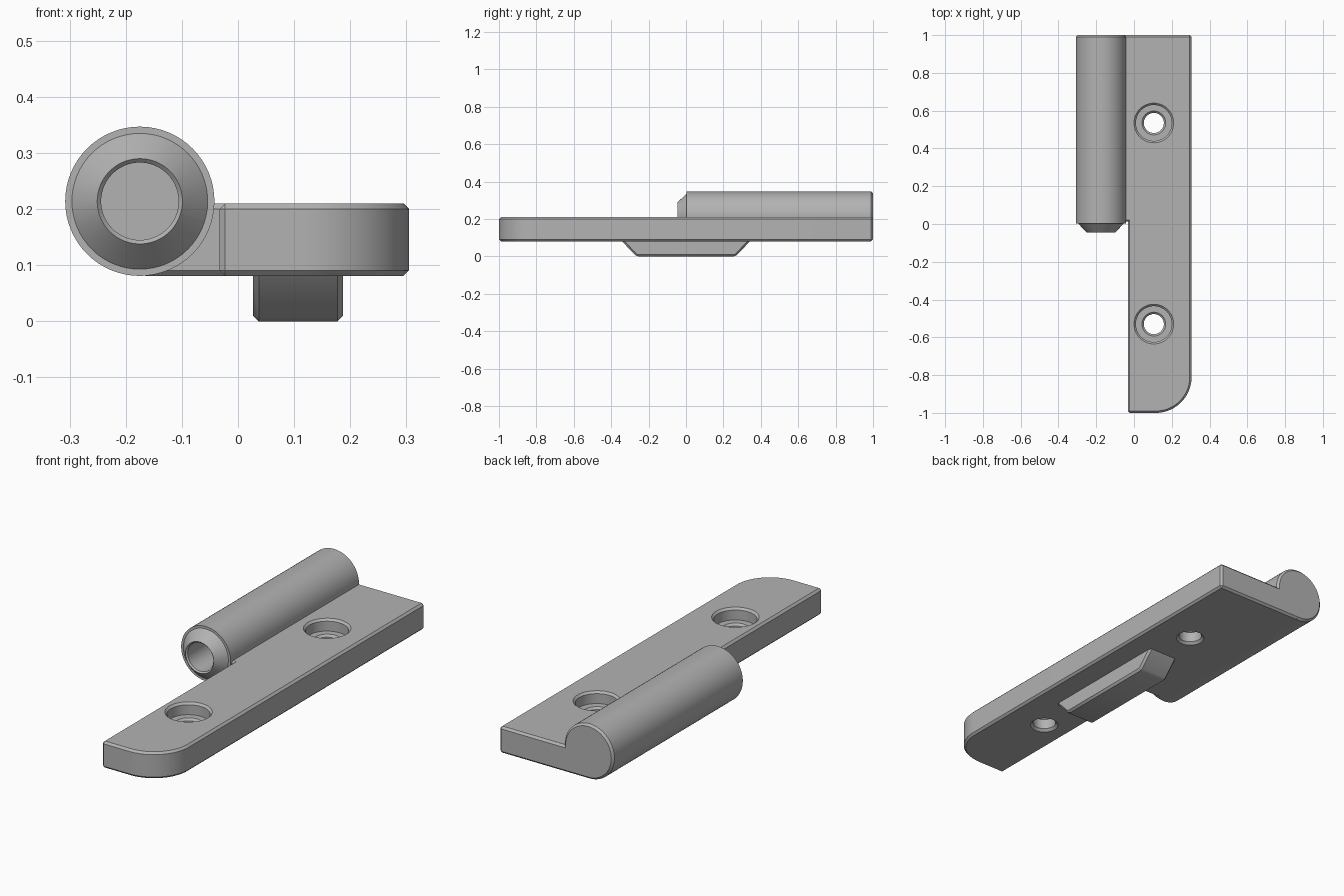
import bpy, bmesh
from math import sin, cos, pi, radians
from mathutils import Matrix, Vector

if "Cube" in bpy.data.objects:
    bpy.data.objects.remove(bpy.data.objects["Cube"])

GREY = (0.45, 0.45, 0.45, 1)
steel = bpy.data.materials.new("grey steel")
steel.use_nodes = True
steel.diffuse_color = GREY
steel.node_tree.nodes["Principled BSDF"].inputs["Base Color"].default_value = GREY

CHAMFER = 0.01
AXIS_X, AXIS_Z, BARREL_R = -0.175, 0.214, 0.133
BOTTOM, TOP = 0.081, 0.21
LEFT, RIGHT = 0.305, -0.033


def finish(name, bm):
    bmesh.ops.recalc_face_normals(bm, faces=bm.faces)
    mesh = bpy.data.meshes.new(name)
    bm.to_mesh(mesh)
    bm.free()
    obj = bpy.data.objects.new(name, mesh)
    mesh.materials.append(steel)
    bpy.context.collection.objects.link(obj)
    return obj


def prism(name, points, direction):
    """Extrude a closed outline and chamfer its sharp convex edges."""
    bm = bmesh.new()
    face = bm.faces.new([bm.verts.new(p) for p in points])
    new = bmesh.ops.extrude_face_region(bm, geom=[face])["geom"]
    bmesh.ops.translate(bm, vec=direction, verts=[v for v in new if isinstance(v, bmesh.types.BMVert)])
    bmesh.ops.recalc_face_normals(bm, faces=bm.faces)
    sharp = [e for e in bm.edges if e.calc_face_angle_signed() > radians(30)]
    bmesh.ops.bevel(bm, geom=sharp, offset=CHAMFER, segments=1, affect='EDGES')
    return finish(name, bm)


def lathe(name, profile, matrix, sides=64):
    """Turn (radius, height) pairs into a closed solid about local z."""
    bm = bmesh.new()
    rings = [[bm.verts.new((r * cos(2 * pi * i / sides), r * sin(2 * pi * i / sides), h))
              for i in range(sides)] for r, h in profile]
    for a, b in zip(rings, rings[1:]):
        for i in range(sides):
            j = (i + 1) % sides
            bm.faces.new((a[i], a[j], b[j], b[i]))
    bm.faces.new(rings[0])
    bm.faces.new(rings[-1])
    bm.transform(matrix)
    return finish(name, bm)


def combine(target, tool, operation):
    mod = target.modifiers.new(operation, 'BOOLEAN')
    mod.operation, mod.object, mod.solver = operation, tool, 'EXACT'
    bpy.ops.object.select_all(action='DESELECT')
    target.select_set(True)
    bpy.context.view_layer.objects.active = target
    bpy.ops.object.modifier_apply(modifier=mod.name)
    bpy.data.objects.remove(tool)


# Leaf plate with one rounded corner and a web reaching under the barrel
corner = 0.19
arc = [(LEFT - corner + corner * sin(t), -1 + corner - corner * cos(t), BOTTOM)
       for t in (pi / 2 * i / 20 for i in range(21))]
outline = [(RIGHT, -1, BOTTOM)] + arc + [
    (LEFT, 1, BOTTOM), (AXIS_X, 1, BOTTOM), (AXIS_X, 0.012, BOTTOM), (RIGHT, 0.012, BOTTOM)]
hinge = prism("hinge_leaf", outline, Vector((0, 0, TOP - BOTTOM)))

# Barrel with a tapered nose, its axis running front to back
along_y = Matrix.Translation((AXIS_X, 0, AXIS_Z)) @ Matrix.Rotation(-pi / 2, 4, 'X')
barrel = lathe("barrel", [(0.076, -0.045), (0.121, 0.003), (BARREL_R, 0.003),
                          (BARREL_R, 1 - CHAMFER), (BARREL_R - CHAMFER, 1)], along_y)
combine(hinge, barrel, 'UNION')

# Blind pin bore with a chamfered mouth
bore = lathe("bore_cutter", [(0.08, -0.049), (0.069, -0.038), (0.069, 0.8)], along_y)
combine(hinge, bore, 'DIFFERENCE')

# Locating rib under the plate, with sloped ends
rib_profile = [(0.027, -0.36, 0.1), (0.027, 0.36, 0.1), (0.027, 0.265, 0), (0.027, -0.265, 0)]
rib = prism("rib", rib_profile, Vector((0.16, 0, 0)))
combine(hinge, rib, 'UNION')

# Counterbored screw holes with chamfered rims
hole_profile = [(0.075, BOTTOM - 0.01), (0.053, BOTTOM + 0.012), (0.053, 0.142), (0.063, 0.152),
                (0.095, 0.152), (0.095, TOP - CHAMFER), (0.115, TOP + CHAMFER)]
for y in (-0.53, 0.535):
    cutter = lathe("screw_hole_cutter", hole_profile, Matrix.Translation((0.105, y, 0)))
    combine(hinge, cutter, 'DIFFERENCE')

bpy.ops.object.shade_smooth_by_angle(angle=radians(25))
